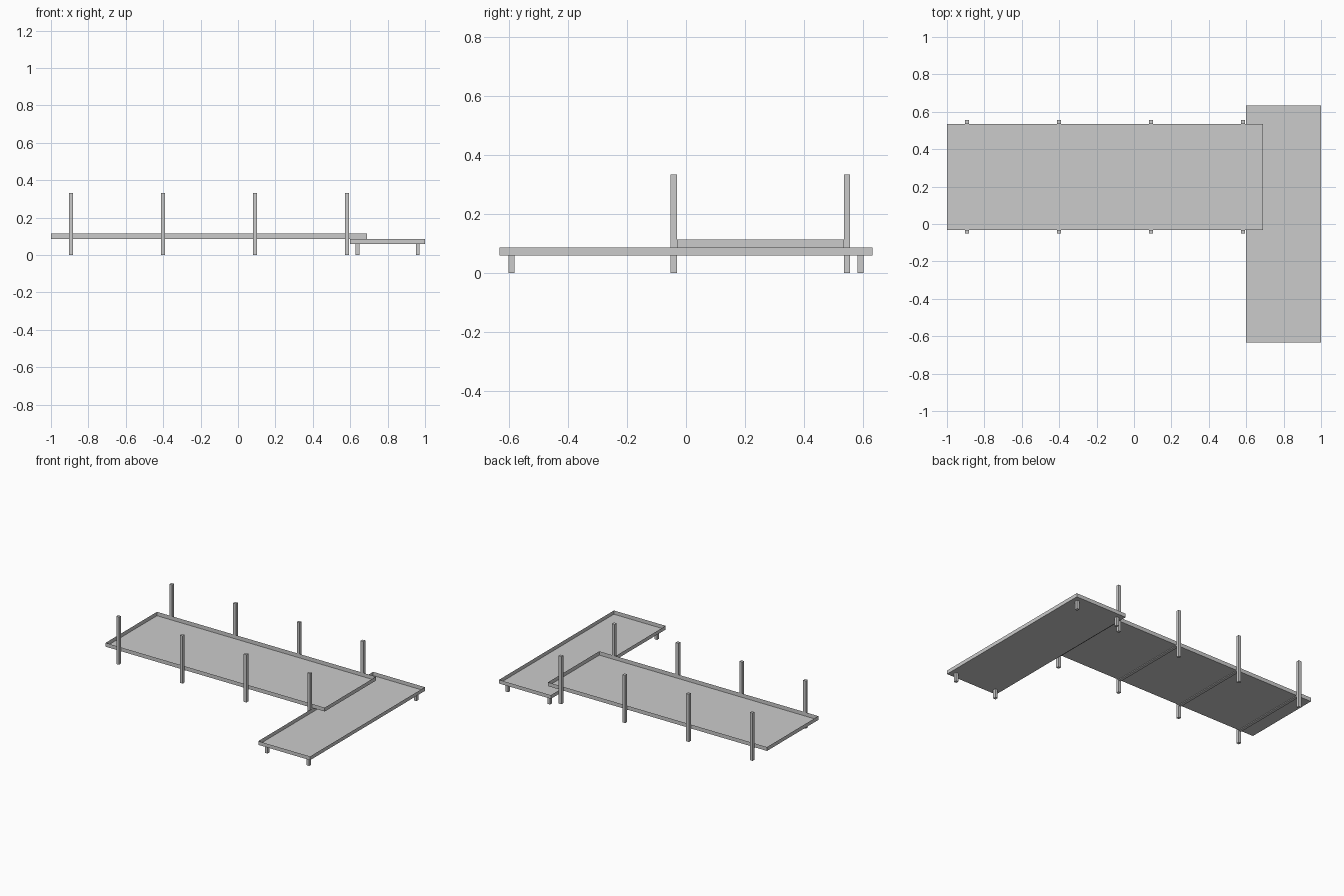
import bpy, bmesh

if "Cube" in bpy.data.objects:
    bpy.data.objects.remove(bpy.data.objects["Cube"])


def add_box(name, x, y, z, open_top=False):
    bm = bmesh.new()
    bmesh.ops.create_cube(bm, size=1)
    for v in bm.verts:
        v.co = [lo + (c + 0.5) * (hi - lo) for c, (lo, hi) in zip(v.co, (x, y, z))]
    bm.normal_update()
    if open_top:
        top = [f for f in bm.faces if f.normal.z > 0.9]
        bmesh.ops.delete(bm, geom=top, context='FACES_ONLY')
    mesh = bpy.data.meshes.new(name)
    bm.to_mesh(mesh)
    bm.free()
    obj = bpy.data.objects.new(name, mesh)
    bpy.context.collection.objects.link(obj)
    return obj


# Shallow open trays
add_box("upper_tray", (-1.0, 0.691), (-0.031, 0.535), (0.087, 0.114), True)
add_box("lower_tray", (0.6, 1.0), (-0.633, 0.633), (0.06, 0.086), True)

# Tall posts along the upper tray, joined in pairs by a thin crossbar
HALF = 0.0105
for i in range(4):
    cx = -0.893 + i * 0.492
    xs = (cx - HALF, cx + HALF)
    add_box(f"front_post_{i + 1}", xs, (-0.052, -0.031), (0, 0.333))
    add_box(f"back_post_{i + 1}", xs, (0.535, 0.556), (0, 0.333))
    add_box(f"crossbar_{i + 1}", xs, (-0.031, 0.535), (0.082, 0.087))

# Short legs under the lower tray
for side, cx in (("left", 0.639), ("right", 0.961)):
    for end, cy in (("front", -0.591), ("back", 0.591)):
        add_box(f"{end}_{side}_leg", (cx - 0.0095, cx + 0.0095),
                (cy - HALF, cy + HALF), (0, 0.06))
